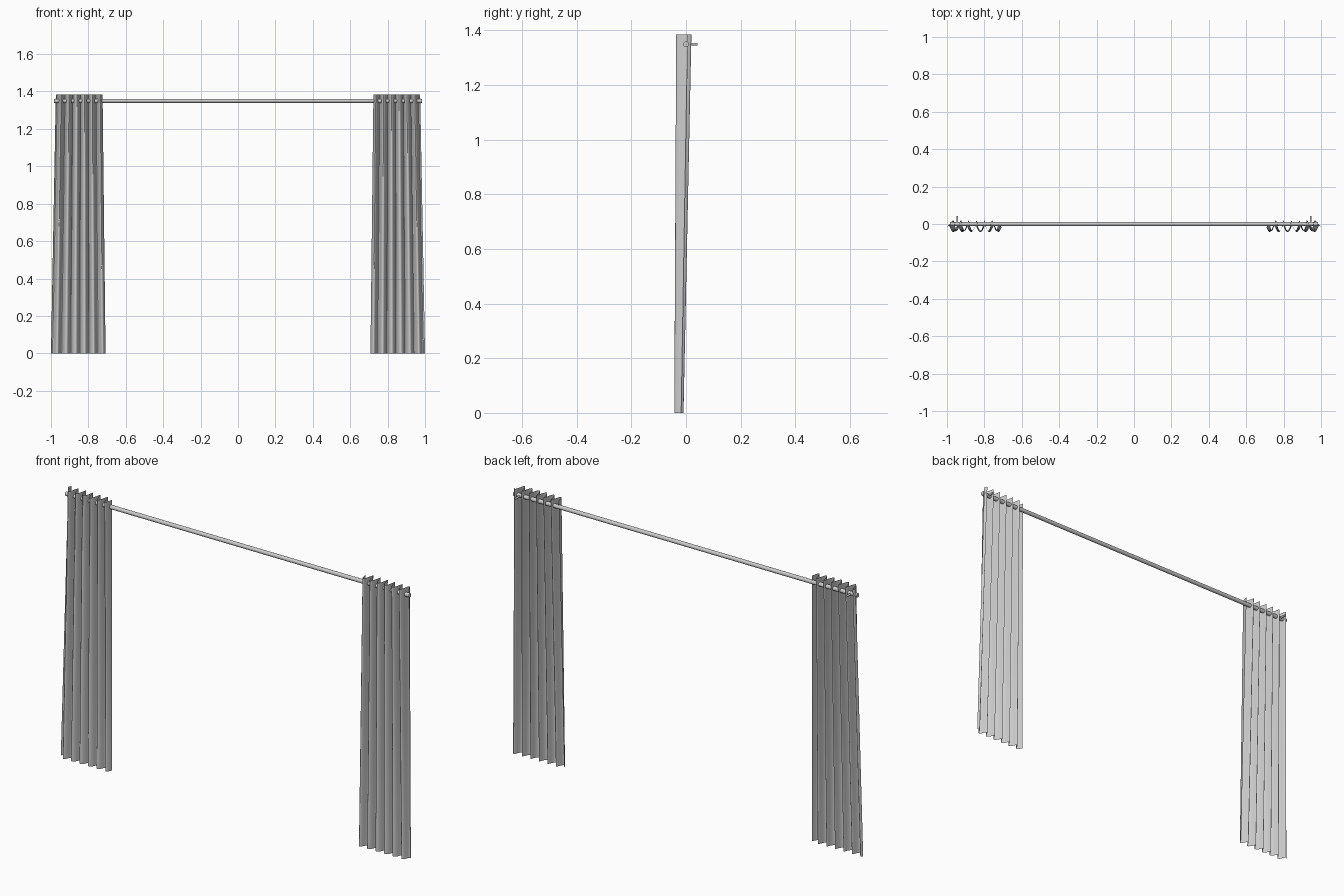
import bpy, bmesh, math
from mathutils import Matrix

cube = bpy.data.objects.get("Cube")
if cube:
    bpy.data.objects.remove(cube)


def make_material(name, value):
    mat = bpy.data.materials.new(name)
    mat.use_nodes = True
    color = (value, value, value, 1)
    mat.diffuse_color = color
    mat.node_tree.nodes["Principled BSDF"].inputs["Base Color"].default_value = color
    return mat


GREY = make_material("light grey", 0.6)
HEIGHT, ROD_Z, FOLDS = 1.385, 1.35, 6
COLS, ROWS = FOLDS * 16, 12


def finish(name, bm):
    mesh = bpy.data.meshes.new(name)
    bm.to_mesh(mesh)
    bm.free()
    mesh.materials.append(GREY)
    obj = bpy.data.objects.new(name, mesh)
    bpy.context.collection.objects.link(obj)
    bpy.ops.object.select_all(action="DESELECT")
    obj.select_set(True)
    bpy.context.view_layer.objects.active = obj
    bpy.ops.object.shade_smooth_by_angle(angle=math.radians(50))
    return obj


def lerp(a, b, t):
    return a + (b - a) * t


def curtain(name, side):
    """Pleated cloth, woven around the rod at the top and flaring at the hem."""
    bm = bmesh.new()
    grid = []
    for r in range(ROWS + 1):
        t = r / ROWS
        inner, outer = lerp(0.708, 0.724, t), lerp(1.0, 0.974, t)
        middle, depth = lerp(-0.026, -0.008, t), lerp(0.017, 0.028, t)
        row = []
        for c in range(COLS + 1):
            u = c / COLS
            a = 2 * math.pi * (FOLDS * u - 0.33)
            lean = 0.004 * math.sin(a) * math.sin(math.pi * u)
            x = lerp(inner, outer, u) + lean
            y = middle - depth * math.cos(a)
            row.append(bm.verts.new((side * x, y, HEIGHT * t)))
        grid.append(row)
    for r in range(ROWS):
        for c in range(COLS):
            quad = [grid[r][c], grid[r][c + 1], grid[r + 1][c + 1], grid[r + 1][c]]
            bm.faces.new(quad if side > 0 else quad[::-1])
    return finish(name, bm)


def cylinder(name, radius, length, location, axis):
    bm = bmesh.new()
    place = Matrix.Translation(location) @ Matrix.Rotation(math.pi / 2, 4, axis)
    bmesh.ops.create_cone(bm, cap_ends=True, segments=24, radius1=radius,
                          radius2=radius, depth=length, matrix=place)
    return finish(name, bm)


# Rod
cylinder("curtain_rod", 0.0105, 1.965, (0, 0, ROD_Z), "Y")

# Curtains and wall brackets on both sides
for label, side in (("left", 1), ("right", -1)):
    curtain(label + "_curtain", side)
    cylinder(label + "_bracket", 0.005, 0.042, (side * 0.945, 0.021, ROD_Z), "X")
